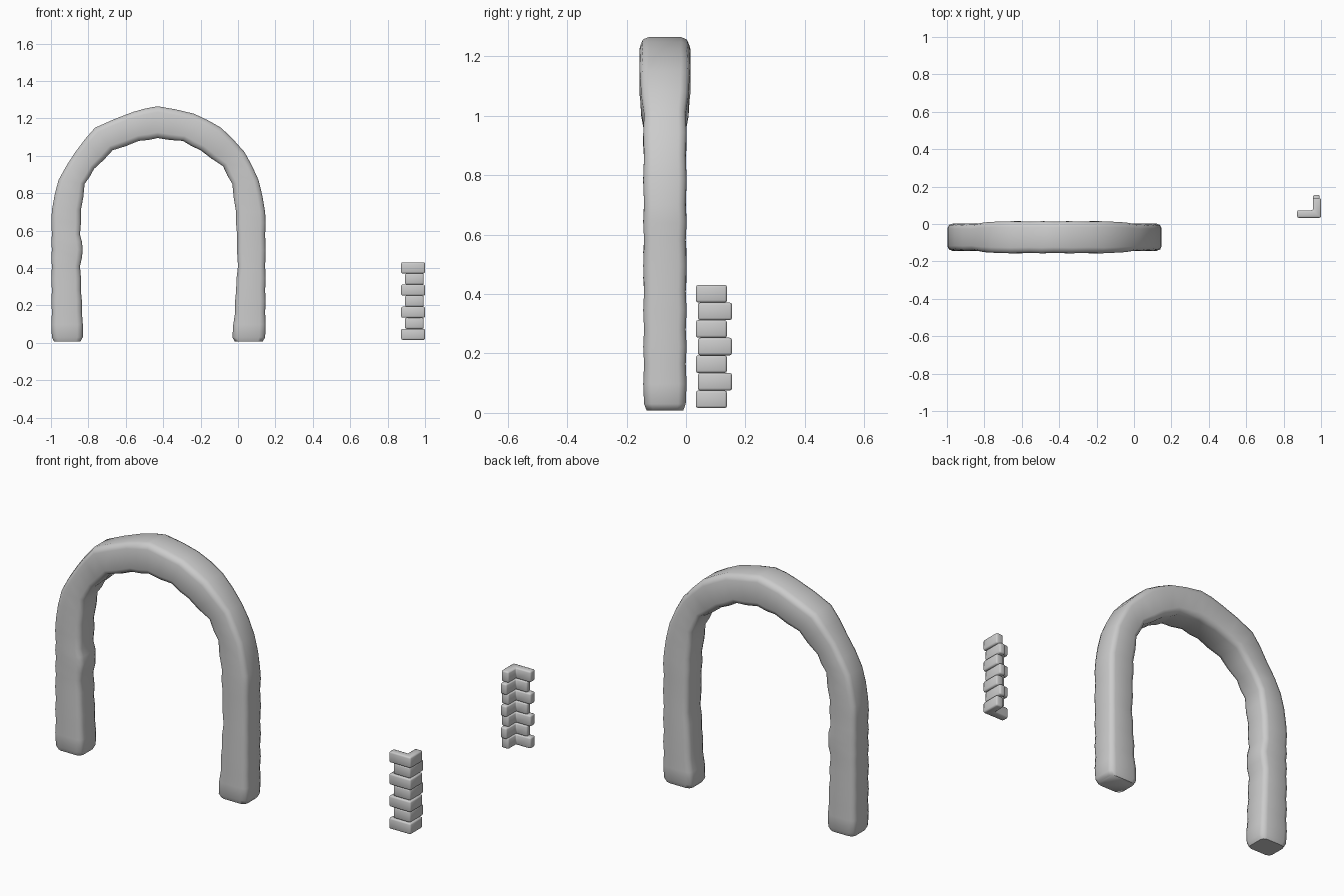
import bpy
import bmesh
from math import sin, cos, pi
from mathutils import Vector

default = bpy.data.objects.get("Cube")
if default:
    bpy.data.objects.remove(default, do_unlink=True)

# One stone colour
stone = bpy.data.materials.new("pale_stone")
stone.use_nodes = True
colour = (0.6, 0.6, 0.6, 1)
stone.diffuse_color = colour
shader = next(n for n in stone.node_tree.nodes if n.type == "BSDF_PRINCIPLED")
shader.inputs["Base Color"].default_value = colour


def finish(name, bm, angle):
    """Turn the bmesh into a smooth-shaded stone object."""
    bmesh.ops.recalc_face_normals(bm, faces=bm.faces[:])
    mesh = bpy.data.meshes.new(name)
    bm.to_mesh(mesh)
    bm.free()
    mesh.materials.append(stone)
    obj = bpy.data.objects.new(name, mesh)
    bpy.context.collection.objects.link(obj)
    bpy.ops.object.select_all(action="DESELECT")
    obj.select_set(True)
    bpy.context.view_layer.objects.active = obj
    bpy.ops.object.shade_smooth_by_angle(angle=angle)
    return obj


def rounded_square(radius=0.36, steps=3):
    """Section points from -1 to 1 on both axes."""
    points = []
    for quarter in range(4):
        middle = pi / 4 + quarter * pi / 2
        centre = Vector((cos(middle), sin(middle))) * 2 ** 0.5 * (1 - radius)
        for step in range(steps):
            a = middle + (step / (steps - 1) - 0.5) * pi / 2
            points.append(centre + radius * Vector((cos(a), sin(a))))
    return points


def leg(outer_x, inner):
    """Joint lines of a leg from the ground up: (outer, inner) pairs."""
    return [((outer_x, z), (x, z)) for x, z in inner]


# Joint lines of the arch, outer edge and inner edge as (x, z)
left_leg = leg(-0.995, [(-0.83, 0.03), (-0.835, 0.165), (-0.84, 0.28), (-0.845, 0.41),
                        (-0.83, 0.5), (-0.845, 0.58), (-0.84, 0.71)])
right_leg = leg(0.145, [(-0.03, 0.03), (-0.015, 0.165), (-0.01, 0.28), (0, 0.41),
                        (-0.005, 0.58), (-0.01, 0.7)])
crown = [((-0.96, 0.87), (-0.82, 0.85)), ((-0.87, 1.02), (-0.77, 0.93)),
         ((-0.765, 1.15), (-0.67, 1.03)), ((-0.56, 1.235), (-0.53, 1.08)),
         ((-0.43, 1.265), (-0.43, 1.095)), ((-0.235, 1.225), (-0.295, 1.08)),
         ((-0.09, 1.15), (-0.2, 1.03)), ((0.035, 1.02), (-0.08, 0.945)),
         ((0.11, 0.87), (-0.03, 0.85))]
joints = [(Vector(o), Vector(i)) for o, i in left_leg + crown + right_leg[::-1]]


def half_depth(height):
    """The keystones are deeper than the legs."""
    return 0.07 + 0.013 * max(0, min(1, (height - 1.05) / 0.1))


# Rings: joints, plus a slightly swollen ring in the middle of each stone
rings = [(o, i, half_depth(o.y)) for o, i in joints]
swollen = [rings[0]]
for (o1, i1, d1), (o2, i2, d2) in zip(rings, rings[1:]):
    o, i = (o1 + o2) / 2, (i1 + i2) / 2
    bulge = (o - i).normalized() * 0.003
    swollen += [(o + bulge, i - bulge, (d1 + d2) / 2 + 0.003), (o2, i2, d2)]


def foot(ring):
    """Shrunken ring that rounds the bottom of a leg."""
    o, i, d = ring
    down = Vector((0, -0.022))
    return o.lerp(i, 0.07) + down, i.lerp(o, 0.07) + down, d * 0.88


swollen = [foot(swollen[0])] + swollen + [foot(swollen[-1])]

bm = bmesh.new()
section = rounded_square()
loops = []
for o, i, depth in swollen:
    middle, half = (o + i) / 2, (o - i) / 2
    loop = []
    for u, v in section:
        p = middle + half * u
        loop.append(bm.verts.new((p.x, -0.071 + depth * v, p.y)))
    loops.append(loop)
count = len(section)
for a, b in zip(loops, loops[1:]):
    for k in range(count):
        n = (k + 1) % count
        bm.faces.new((a[k], a[n], b[n], b[k]))
bm.faces.new(loops[0])
bm.faces.new(loops[-1])
finish("stone_arch", bm, pi / 3)


# Corner stones: L-shaped courses with alternating long arms
courses = 7
base, height = 0.016, 0.0592
for course in range(courses):
    long_front = course % 2 == 0
    x0 = 0.872 if long_front else 0.893
    x1 = 1.0 if long_front else 0.993
    y0 = 0.033 if long_front else 0.04
    y1 = 0.138 if long_front else 0.155
    outline = [(x0, y0), (x1, y0), (x1, y1), (0.957, y1), (0.957, 0.073), (x0, 0.073)]
    bm = bmesh.new()
    face = bm.faces.new([bm.verts.new((x, y, base + course * height)) for x, y in outline])
    top = bmesh.ops.extrude_face_region(bm, geom=[face])["geom"]
    bmesh.ops.translate(bm, vec=(0, 0, height),
                        verts=[g for g in top if isinstance(g, bmesh.types.BMVert)])
    bmesh.ops.recalc_face_normals(bm, faces=bm.faces[:])
    bmesh.ops.bevel(bm, geom=bm.edges[:], offset=0.008, segments=2,
                    profile=0.5, affect="EDGES")
    finish(f"corner_stone_{course + 1}", bm, pi / 3)
